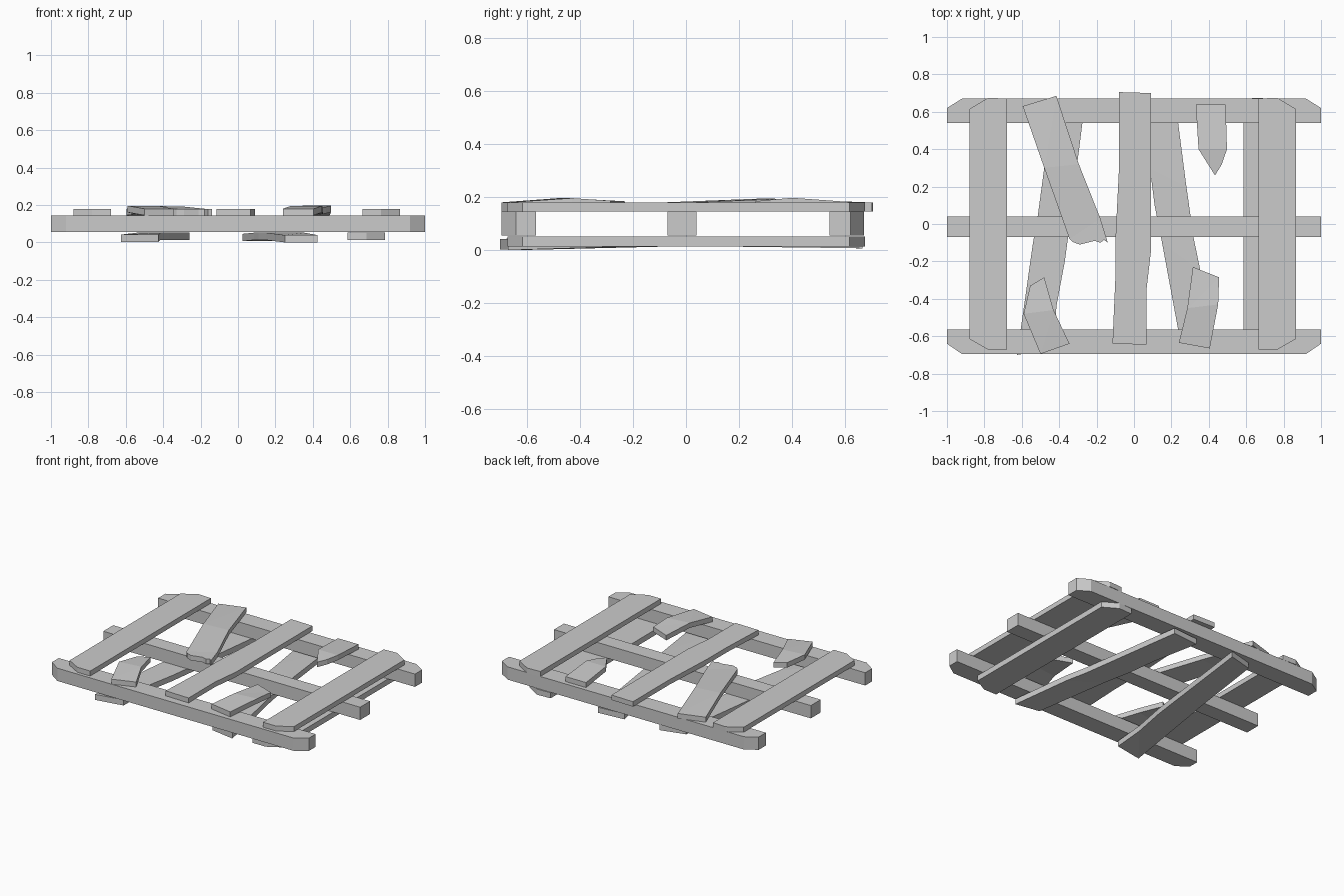
import bpy, bmesh

if "Cube" in bpy.data.objects:
    bpy.data.objects.remove(bpy.data.objects["Cube"])


def board(name, outline, z0, z1):
    """Extrude an outline of (x, y[, warp]) points between two heights."""
    bm = bmesh.new()
    pts = [(p[0], p[1], p[2] if len(p) > 2 else 0.0) for p in outline]
    low = [bm.verts.new((x, y, z0 + w)) for x, y, w in pts]
    top = [bm.verts.new((x, y, z1 + w)) for x, y, w in pts]
    n = len(pts)
    caps = [bm.faces.new(low), bm.faces.new(top)]
    for i in range(n):
        j = (i + 1) % n
        bm.faces.new((low[i], low[j], top[j], top[i]))
    bmesh.ops.triangulate(bm, faces=caps)
    bmesh.ops.recalc_face_normals(bm, faces=bm.faces)
    me = bpy.data.meshes.new(name)
    bm.to_mesh(me)
    bm.free()
    ob = bpy.data.objects.new(name, me)
    bpy.context.collection.objects.link(ob)
    return ob


MID = (0.055, 0.145)
TOP = (0.145, 0.18)
LOW = (0.013, 0.052)

# Three long runners, outer two with clipped corners
board("back_runner", [(-1, .54), (1, .54), (1, .62), (.92, .67), (-.92, .67), (-1, .62)], *MID)
board("middle_runner", [(-1, -.07), (1, -.07), (1, .04), (-1, .04)], *MID)
board("front_runner", [(-1, -.565), (1, -.565), (1, -.64), (.92, -.695), (-.92, -.695), (-1, -.64)], *MID)


# Intact planks with two clipped corners on the outer side
def intact(name, inner, outer, zs):
    mid = (inner + outer) / 2
    board(name, [(inner, -.672), (mid, -.672), (outer, -.615),
                 (outer, .615), (mid, .675), (inner, .67)], *zs)


intact("left_deck_plank", -.68, -.88, TOP)
intact("right_deck_plank", .665, .865, TOP)
intact("right_base_plank", .585, .787, LOW)

# Worn centre plank
board("centre_deck_plank", [(-.08, .705), (.09, .70), (.09, -.15), (.067, -.35), (.067, -.645),
                            (-.115, -.64), (-.10, -.3), (-.10, -.1), (-.08, .3)], *TOP)

# Snapped slanted plank with a jagged end
board("snapped_deck_plank", [(-.595, .63), (-.415, .685), (-.295, .32, .012), (-.18, .03), (-.14, -.1),
                             (-.16, -.085), (-.18, -.1), (-.21, -.09), (-.29, -.11), (-.33, -.095),
                             (-.345, -.08), (-.48, .3, .015)], *TOP)

# Short broken stubs, slightly buckled
board("front_left_stub", [(-.48, -.285, .004), (-.555, -.33, .006), (-.59, -.48, .016), (-.5, -.695),
                          (-.345, -.64), (-.43, -.46, .016)], *TOP)
board("front_right_stub", [(.315, -.23, .004), (.455, -.285, .006), (.45, -.43, .016), (.405, -.665),
                           (.24, -.635), (.285, -.45, .016)], *TOP)
board("back_right_stub", [(.33, .64), (.49, .64), (.497, .4, .017), (.47, .32, .01), (.433, .26, .004),
                          (.345, .4, .017)], *TOP)

# Crooked planks underneath
board("left_base_plank", [(-.435, .62), (-.26, .665), (-.30, .35), (-.35, -.05), (-.37, -.2),
                          (-.415, -.44), (-.425, -.665, -.01), (-.625, -.70, -.01), (-.54, -.1),
                          (-.515, .04), (-.48, .3)], *LOW)
board("centre_base_plank", [(.025, .65, -.006), (.22, .665, -.006), (.28, .2), (.32, -.08), (.355, -.25),
                            (.425, -.67, -.013), (.25, -.64, -.013), (.15, -.1), (.11, .1),
                            (.085, .3)], *LOW)
